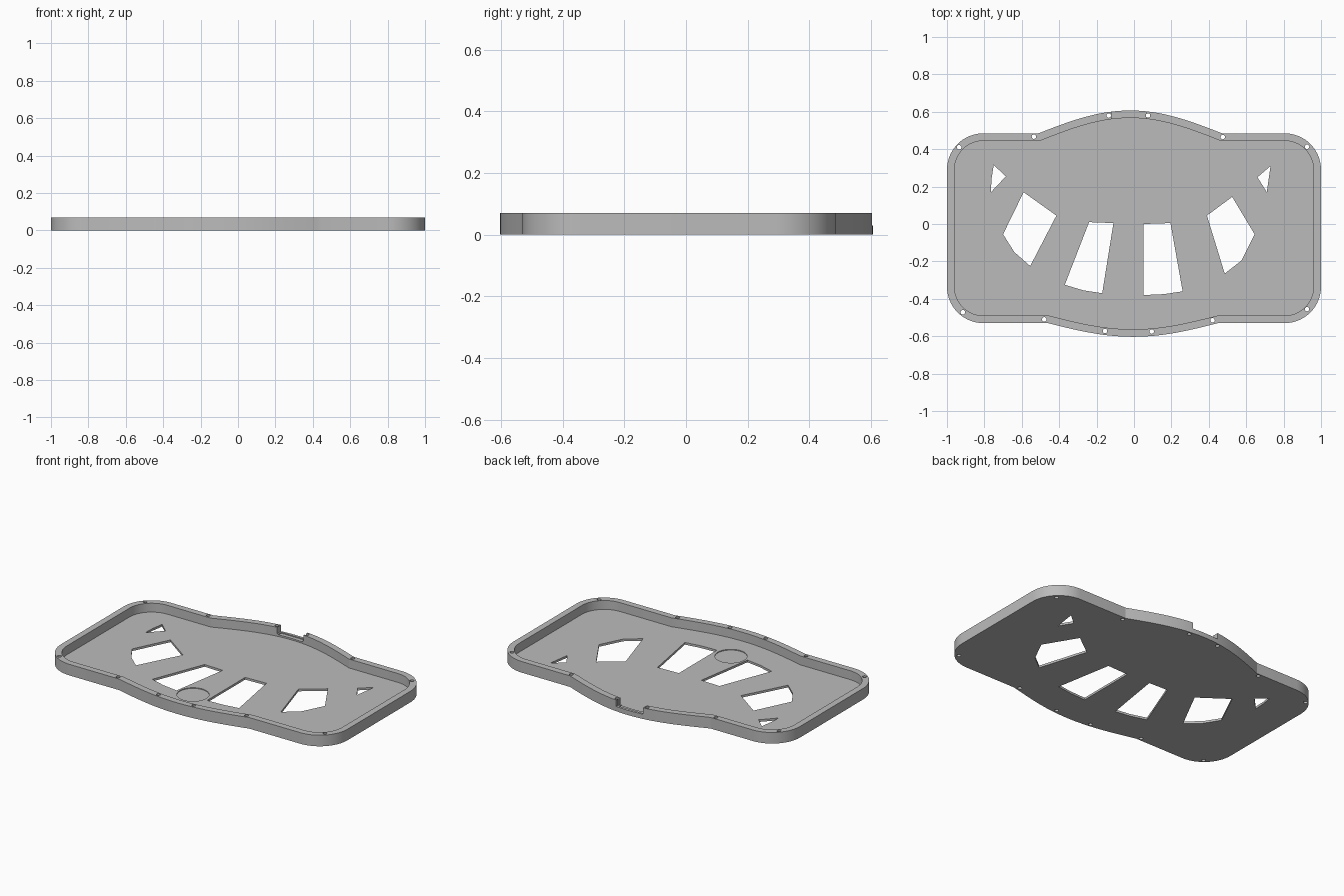
import bpy
import bmesh
from math import sin, cos, pi, radians
from mathutils import Vector

HEIGHT = 0.07
FLOOR = 0.014
RIM = 0.04

if "Cube" in bpy.data.objects:
    bpy.data.objects.remove(bpy.data.objects["Cube"], do_unlink=True)

grey = bpy.data.materials.new("satin grey")
grey.use_nodes = True
grey.diffuse_color = (0.5, 0.5, 0.5, 1)
grey.node_tree.nodes["Principled BSDF"].inputs["Base Color"].default_value = (0.5, 0.5, 0.5, 1)


def prism(name, points, bottom, top):
    """Extrude a flat outline between two heights."""
    bm = bmesh.new()
    face = bm.faces.new([bm.verts.new((x, y, bottom)) for x, y in points])
    moved = bmesh.ops.extrude_face_region(bm, geom=[face])["geom"]
    verts = [v for v in moved if isinstance(v, bmesh.types.BMVert)]
    bmesh.ops.translate(bm, verts=verts, vec=(0, 0, top - bottom))
    bmesh.ops.recalc_face_normals(bm, faces=bm.faces)
    mesh = bpy.data.meshes.new(name)
    bm.to_mesh(mesh)
    bm.free()
    mesh.materials.append(grey)
    obj = bpy.data.objects.new(name, mesh)
    bpy.context.collection.objects.link(obj)
    return obj


def arc(cx, cy, radius, start, sweep, steps):
    angles = [radians(start + sweep * i / steps) for i in range(steps + 1)]
    return [(cx + radius * cos(a), cy + radius * sin(a)) for a in angles]


def circle(cx, cy, radius, steps):
    return arc(cx, cy, radius, 0, 360, steps)[:-1]


def bulge(centre, half, base, rise, steps=32):
    """Bowed stretch of the long edge, running towards +x."""
    ts = [-1 + 2 * i / steps for i in range(steps + 1)]
    return [(centre + half * t, base + rise * cos(pi * t / 2)) for t in ts]


def inset(points, distance):
    """Move a counter-clockwise outline inward by an even distance."""
    result = []
    for i, point in enumerate(points):
        here = Vector(point)
        before = (here - Vector(points[i - 1])).normalized()
        after = (Vector(points[(i + 1) % len(points)]) - here).normalized()
        n1, n2 = Vector((-before.y, before.x)), Vector((-after.y, after.x))
        result.append(tuple(here + (n1 + n2) * distance / (1 + n1.dot(n2))))
    return result


def cut(target, cutter):
    """Subtract a cutter and discard it."""
    mod = target.modifiers.new("cut", "BOOLEAN")
    mod.operation = "DIFFERENCE"
    mod.solver = "EXACT"
    mod.object = cutter
    cutter.hide_render = True
    bpy.context.view_layer.objects.active = target
    bpy.ops.object.modifier_apply(modifier=mod.name)
    bpy.data.objects.remove(cutter, do_unlink=True)


# Tray outline: four round corners and a bow on each long edge
R = 0.195
outline = (arc(-1 + R, -0.53 + R, R, 180, 90, 16)
           + bulge(-0.005, 0.455, -0.53, -0.073)
           + arc(1 - R, -0.53 + R, R, 270, 90, 16)
           + arc(1 - R, 0.485 - R, R, 0, 90, 16)
           + bulge(-0.02, 0.49, 0.485, 0.122)[::-1]
           + arc(-1 + R, 0.485 - R, R, 90, 90, 16))

tray = prism("tray", outline, 0, HEIGHT)
cut(tray, prism("cavity", inset(outline, RIM), FLOOR, 0.2))

# Fan of windows through the floor
windows = [
    [(-0.75, 0.315), (-0.685, 0.255), (-0.765, 0.17), (-0.762, 0.24)],
    [(-0.59, 0.17), (-0.415, 0.045), (-0.555, -0.225), (-0.64, -0.15), (-0.7, -0.055)],
    [(-0.24, 0.01), (-0.11, 0.005), (-0.17, -0.37), (-0.27, -0.355), (-0.37, -0.325)],
    [(0.05, 0), (0.195, 0.005), (0.26, -0.36), (0.16, -0.375), (0.05, -0.38)],
    [(0.525, 0.145), (0.39, 0.045), (0.485, -0.265), (0.575, -0.195), (0.645, -0.055)],
    [(0.73, 0.31), (0.66, 0.25), (0.71, 0.17)],
]
for shape in windows:
    cut(tray, prism("window_cutter", shape, -0.1, 0.2))

# Screw holes through the rim
screws = [(-0.935, 0.41), (-0.535, 0.467), (-0.135, 0.58), (0.075, 0.58),
          (0.475, 0.465), (0.925, 0.413), (0.925, -0.455), (0.42, -0.515),
          (0.095, -0.575), (-0.155, -0.572), (-0.48, -0.51), (-0.915, -0.472)]
for x, y in screws:
    cut(tray, prism("screw_cutter", circle(x, y, 0.012, 16), -0.1, 0.2))


def box(name, x1, x2, y1, y2, bottom, top):
    return prism(name, [(x1, y1), (x2, y1), (x2, y2), (x1, y2)], bottom, top)


# Stepped notch in the back rim
cut(tray, box("notch_cutter", -0.12, 0.065, 0.5, 0.7, 0.03, 0.2))
cut(tray, box("notch_step_cutter", -0.11, 0.055, 0.5, 0.59, 0.024, 0.2))

# Shallow round recess in the floor near the front
cut(tray, prism("recess_cutter", circle(-0.062, -0.36, 0.092, 48), FLOOR - 0.005, 0.05))

bpy.ops.object.select_all(action="DESELECT")
tray.select_set(True)
bpy.context.view_layer.objects.active = tray
bpy.ops.object.shade_smooth_by_angle(angle=radians(20))
